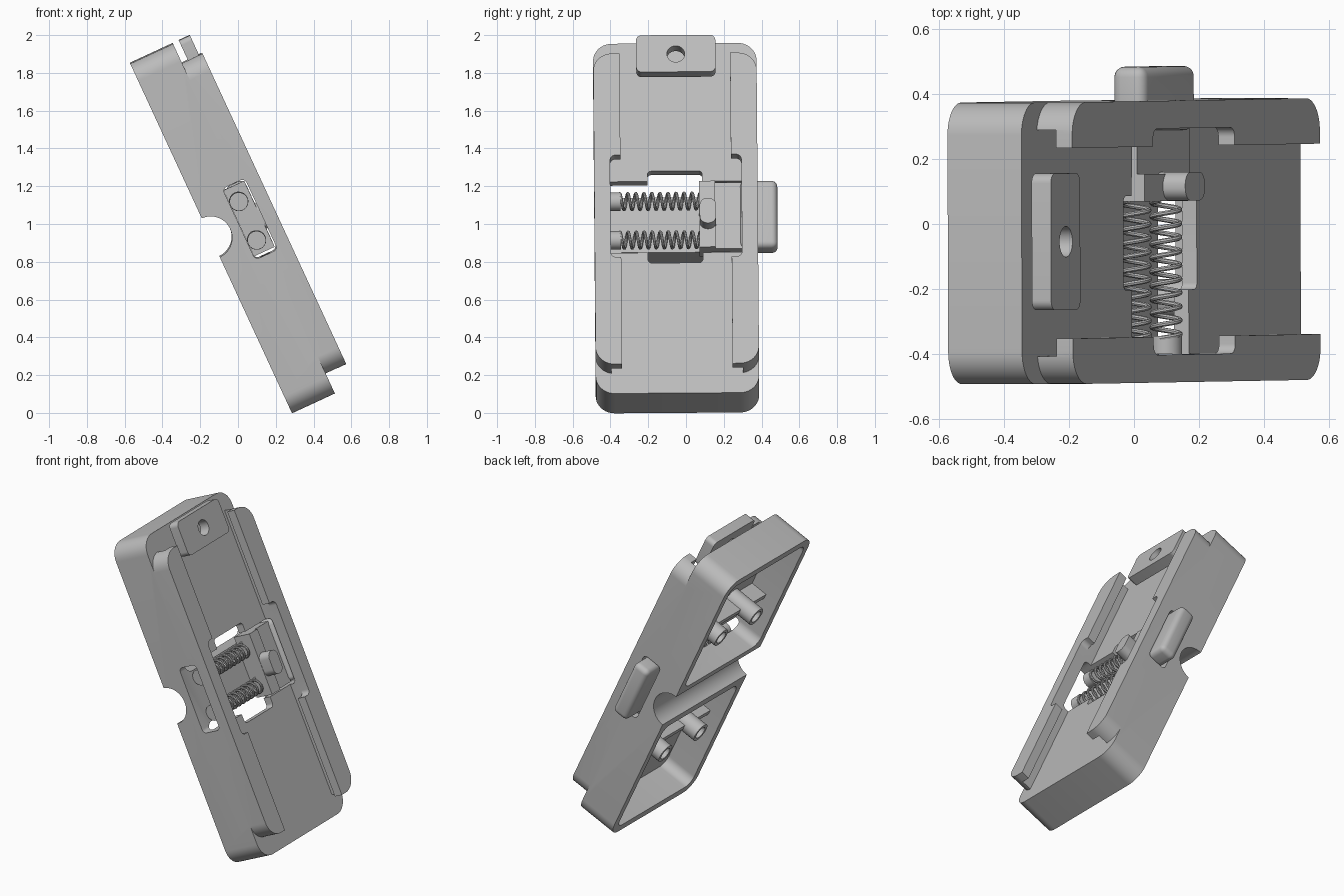
import bpy, bmesh, math
from mathutils import Matrix, Vector

cube = bpy.data.objects.get("Cube")
if cube:
    bpy.data.objects.remove(cube, do_unlink=True)

# One grey plastic for everything
grey = bpy.data.materials.new("grey_plastic")
grey.use_nodes = True
COLOUR = (0.5, 0.5, 0.5, 1)
grey.diffuse_color = COLOUR
grey.node_tree.nodes["Principled BSDF"].inputs["Base Color"].default_value = COLOUR

# Case frame: a across, b along the case, c out of its rail face, leaning over
TILT = math.atan2(0.42, 0.9075)
s, c = math.sin(TILT), math.cos(TILT)
LEAN = Matrix(((0, -s, c, 0.285), (1, 0, 0, -0.0525), (0, c, s, 0), (0, 0, 0, 1)))
MID = 1.025
FRAME = (LEAN @ Matrix.Translation((0, MID, 0)) @ Matrix.Rotation(0.0075, 4, 'Z')
         @ Matrix.Translation((0, -MID, 0)))


def add(name, mesh):
    obj = bpy.data.objects.new(name, mesh)
    bpy.context.scene.collection.objects.link(obj)
    obj.matrix_world = FRAME
    mesh.materials.clear()
    mesh.materials.append(grey)
    return obj


def prism(name, a, b, c, r=0.0):
    """Rounded rectangle in the case plane, extruded outward."""
    (a0, a1), (b0, b1), (c0, c1) = a, b, c
    pts = []
    corners = ((a1, b1, -1, -1), (a0, b1, 1, -1), (a0, b0, 1, 1), (a1, b0, -1, 1))
    steps = 10 if r else 0
    for k, (x, y, sx, sy) in enumerate(corners):
        for i in range(steps + 1):
            t = math.pi / 2 * (k + i / max(steps, 1))
            pts.append((x + sx * r + r * math.cos(t), y + sy * r + r * math.sin(t)))
    bm = bmesh.new()
    face = bm.faces.new([bm.verts.new((x, y, c0)) for x, y in pts])
    top = bmesh.ops.extrude_face_region(bm, geom=[face])["geom"]
    bmesh.ops.translate(bm, vec=(0, 0, c1 - c0),
                        verts=[v for v in top if isinstance(v, bmesh.types.BMVert)])
    bmesh.ops.recalc_face_normals(bm, faces=bm.faces)
    mesh = bpy.data.meshes.new(name)
    bm.to_mesh(mesh)
    bm.free()
    return add(name, mesh)


def cylinder(name, centre, r, depth, across=False):
    turn = Matrix.Rotation(math.pi / 2, 4, 'Y') if across else Matrix()
    bm = bmesh.new()
    bmesh.ops.create_cone(bm, cap_ends=True, segments=40, radius1=r, radius2=r,
                          depth=depth, matrix=Matrix.Translation(centre) @ turn)
    mesh = bpy.data.meshes.new(name)
    bm.to_mesh(mesh)
    bm.free()
    return add(name, mesh)


def bake(obj):
    bpy.context.view_layer.update()
    dg = bpy.context.evaluated_depsgraph_get()
    mesh = bpy.data.meshes.new_from_object(obj.evaluated_get(dg))
    obj.modifiers.clear()
    obj.data = mesh


def combine(obj, others, operation='DIFFERENCE'):
    for other in others:
        mod = obj.modifiers.new("bool", 'BOOLEAN')
        mod.operation, mod.object, mod.solver = operation, other, 'EXACT'
        bake(obj)
        bpy.data.objects.remove(other, do_unlink=True)


def smooth(obj):
    obj.data.shade_smooth()
    obj.data.set_sharp_from_angle(angle=math.radians(30))


HALF, WALL, LIP = 0.4325, 0.3475, 0.2925

# Side rails with overhanging lips, notched at the middle
rails = prism("side_rails", (-HALF, HALF), (0.116, 1.928), (0.23, 0.37), 0.1)
combine(rails, [
    prism("cut", (-WALL, WALL), (0, 2.1), (0.1, 0.315)),
    prism("cut", (-LIP, LIP), (0, 2.1), (0.1, 0.5)),
    prism("cut", (-WALL, WALL), (0.74, 1.336), (0.1, 0.5), 0.03),
])

# Hollow case with finger groove, slider channel and side windows
case = prism("case", (-HALF, HALF), (0, 2.04), (0, 0.25), 0.1)
combine(case, [rails], 'UNION')
IN = HALF - 0.05
combine(case, [
    prism("cut", (-IN, IN), (0.05, 0.86), (-0.1, 0.2), 0.06),
    prism("cut", (-IN, IN), (1.18, 1.99), (-0.1, 0.2), 0.06),
    cylinder("cut", (0, MID, 0), 0.113, 2, True),
    prism("cut", (-WALL, WALL), (0.82, 1.235), (0.165, 0.5)),
    prism("cut", (-0.15, 0.14), (0.76, 1.295), (0.165, 0.5), 0.02),
])
window = prism("cut", (-1, 1), (0.82, 1.235), (0.165, 0.295))
bevel = window.modifiers.new("bevel", 'BEVEL')
bevel.width, bevel.segments = 0.025, 4
bake(window)
combine(case, [window])
smooth(case)

# Screw bosses and cross ribs inside the case
for place, side in (("lower", -1), ("upper", 1)):
    b = MID + side * 0.47
    for hand in (-1, 1):
        boss = cylinder(f"{place}_screw_boss", (hand * 0.18, b, 0.112), 0.06, 0.216)
        combine(boss, [cylinder("cut", (hand * 0.18, b, 0.05), 0.04, 0.2)])
        smooth(boss)
    for a0, a1 in ((-0.39, -0.23), (-0.13, 0.13), (0.23, 0.39)):
        prism(f"{place}_rib", (a0, a1), (b - 0.015, b + 0.015), (0.09, 0.21))

# Sliding latch with its thumb nub and side button
prism("slider_plate", (0.2, WALL), (0.835, 1.22), (0.166, 0.262))
prism("slider_block", (0.123, 0.207), (0.835, 1.22), (0.166, 0.287))
nub = prism("slider_nub", (0.125, 0.212), (0.94, 1.085), (0.2, 0.362), 0.04)
smooth(nub)
button = prism("side_button", (0.34, 0.537), (0.835, 1.228), (0.178, 0.288))
bevel = button.modifiers.new("bevel", 'BEVEL')
bevel.width, bevel.segments = 0.032, 5
bake(button)
smooth(button)

# Coil springs on pegs
for place, b in (("lower", 0.91), ("upper", 1.135)):
    centre_c = 0.215
    smooth(cylinder(f"{place}_spring_seat", (-0.32, b, centre_c), 0.049, 0.055, True))
    curve = bpy.data.curves.new("coil", 'CURVE')
    curve.dimensions = '3D'
    curve.bevel_depth, curve.bevel_resolution = 0.008, 2
    turns, per_turn = 10, 20
    count = turns * per_turn + 1
    spline = curve.splines.new('POLY')
    spline.points.add(count - 1)
    for i, p in enumerate(spline.points):
        t = math.tau * i / per_turn
        a = -0.3 + 0.425 * i / (count - 1)
        p.co = (a, b + 0.043 * math.cos(t), centre_c + 0.043 * math.sin(t), 1)
    coil = bpy.data.objects.new("coil", curve)
    bpy.context.scene.collection.objects.link(coil)
    bpy.context.view_layer.update()
    dg = bpy.context.evaluated_depsgraph_get()
    spring = add(f"{place}_spring", bpy.data.meshes.new_from_object(coil.evaluated_get(dg)))
    bpy.data.objects.remove(coil, do_unlink=True)
    smooth(spring)

# Loose tab with a hole at the top end
tab = prism("top_tab", (-0.205, 0.215), (1.828, 2.042), (0.285, 0.35), 0.03)
combine(tab, [cylinder("cut", (0.005, 1.932, 0.3), 0.047, 0.4)])
smooth(tab)
